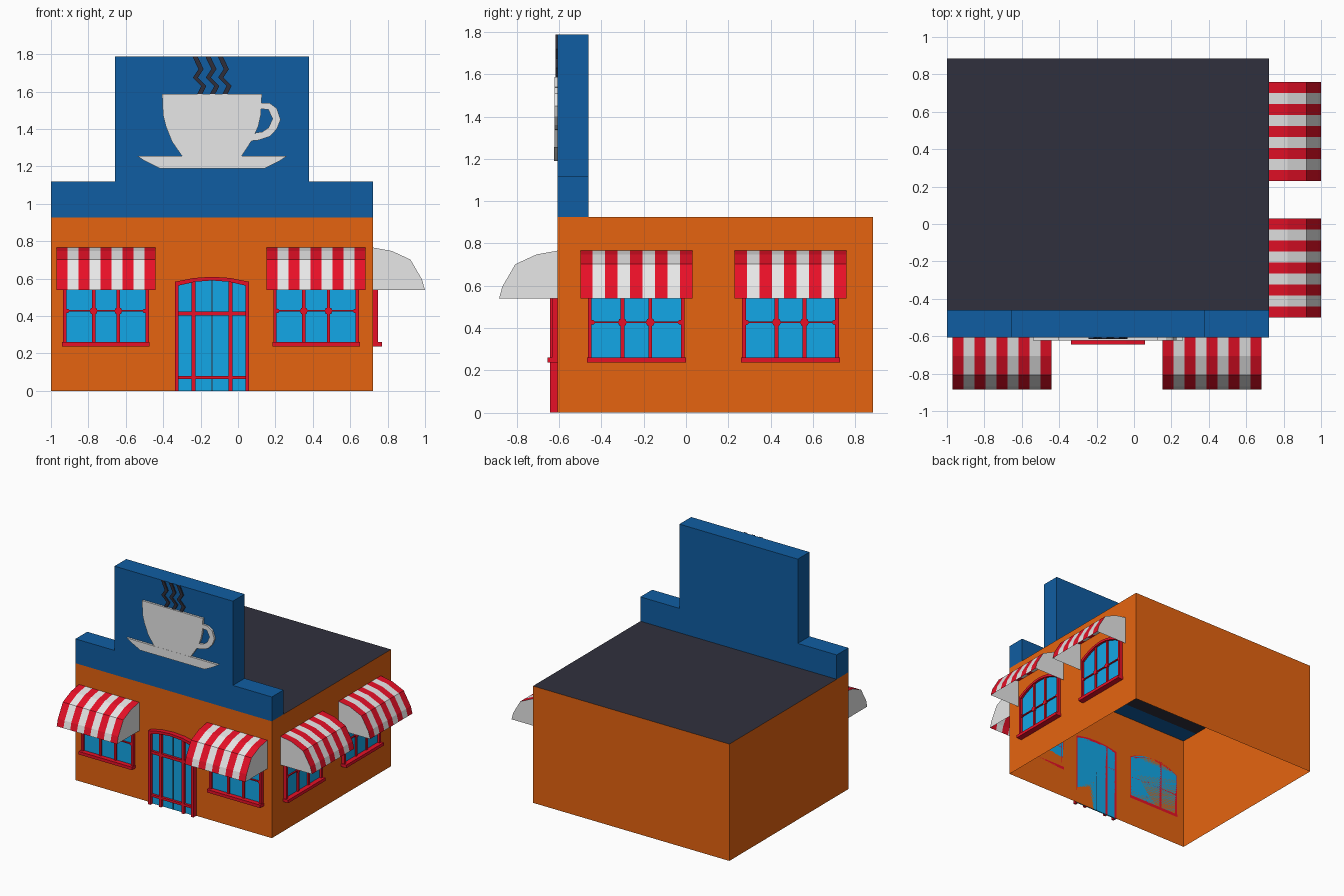
import bpy, bmesh, math
from mathutils import Matrix

if "Cube" in bpy.data.objects:
    bpy.data.objects.remove(bpy.data.objects["Cube"])


def material(name, r, g, b):
    m = bpy.data.materials.new(name)
    m.diffuse_color = (r, g, b, 1)
    m.use_nodes = True
    m.node_tree.nodes["Principled BSDF"].inputs["Base Color"].default_value = m.diffuse_color
    return m


ORANGE = material("orange wall", 0.79, 0.127, 0.005)
NAVY = material("blue sign", 0.005, 0.11, 0.36)
GLASS = material("sky blue glass", 0.006, 0.39, 0.8)
RED = material("red trim", 0.8, 0.005, 0.02)
WHITE = material("white", 0.8, 0.8, 0.8)
DARK = material("dark roof", 0.03, 0.03, 0.047)
STEAM = material("dark steam", 0.028, 0.026, 0.04)

X0, X1, Y0, Y1, H = -1.0, 0.722, -0.607, 0.885, 0.926


# Wall frames: local x runs along the wall, local -y points outward
def front(x):
    return Matrix.Translation((x, Y0, 0))


def right(y):
    return Matrix.Translation((X1, y, 0)) @ Matrix.Rotation(math.pi / 2, 4, 'Z')


def finish(name, bm, mats, frame=Matrix()):
    bmesh.ops.recalc_face_normals(bm, faces=bm.faces[:])
    me = bpy.data.meshes.new(name)
    bm.to_mesh(me)
    bm.free()
    for m in mats:
        me.materials.append(m)
    ob = bpy.data.objects.new(name, me)
    ob.matrix_world = frame
    bpy.context.collection.objects.link(ob)
    return ob


def prisms(name, outlines, d0, d1, mat, frame):
    """Extrude (along, height) outlines from depth d0 to d1 out of the wall."""
    bm = bmesh.new()
    for pts in outlines:
        a = [bm.verts.new((u, -d0, z)) for u, z in pts]
        b = [bm.verts.new((u, -d1, z)) for u, z in pts]
        bm.faces.new(a)
        bm.faces.new(b[::-1])
        n = len(pts)
        for i in range(n):
            j = (i + 1) % n
            bm.faces.new((a[j], a[i], b[i], b[j]))
    return finish(name, bm, [mat], frame)


def rect(u0, u1, z0, z1):
    return [(u0, z0), (u1, z0), (u1, z1), (u0, z1)]


def disc(u, z, r, n=8):
    return [(u + r * math.cos(2 * math.pi * i / n), z + r * math.sin(2 * math.pi * i / n))
            for i in range(n)]


def arch(hw, z0, spring, top, n):
    pts = [(-hw, z0)]
    for i in range(n + 1):
        t = -1 + 2 * i / n
        pts.append((hw * t, spring + (top - spring) * (1 - t * t)))
    return pts + [(hw, z0)]


def arch_frame(hw, z0, spring, top, w, n):
    return arch(hw, z0, spring, top, n) + arch(hw - w, z0, spring - w, top - w, n)[::-1]


# Walls: open box
bm = bmesh.new()
corners = [(X0, Y0), (X1, Y0), (X1, Y1), (X0, Y1)]
lo = [bm.verts.new((x, y, 0)) for x, y in corners]
hi = [bm.verts.new((x, y, H)) for x, y in corners]
for i in range(4):
    j = (i + 1) % 4
    bm.faces.new((lo[i], lo[j], hi[j], hi[i]))
finish("walls", bm, [ORANGE])

# Flat roof behind the sign
bm = bmesh.new()
bm.faces.new([bm.verts.new(p) for p in
              ((X0, -0.46, H), (X1, -0.46, H), (X1, Y1, H), (X0, Y1, H))])
roof = finish("roof", bm, [DARK])
if roof.data.polygons[0].normal.z < 0:
    roof.data.flip_normals()

# Stepped sign board
prisms("sign_board", [[(X0, H), (X1, H), (X1, 1.119), (0.38, 1.119), (0.38, 1.787),
                       (-0.658, 1.787), (-0.658, 1.119), (X0, 1.119)]],
       -0.147, 0, NAVY, front(0))

# Cup, handle and saucer on the sign
cup = [(-0.406, 1.588), (-0.401, 1.475), (-0.385, 1.412), (-0.353, 1.332), (-0.3, 1.256),
       (0.02, 1.256), (0.07, 1.332), (0.108, 1.412), (0.122, 1.475), (0.128, 1.588)]
prisms("cup", [cup], -0.003, 0.016, WHITE, front(0))
handle = [(0.12, 1.54), (0.17, 1.538), (0.208, 1.51), (0.228, 1.45), (0.208, 1.4),
          (0.17, 1.36), (0.11, 1.34), (0.06, 1.335), (0.095, 1.38), (0.13, 1.385),
          (0.163, 1.407), (0.185, 1.455), (0.162, 1.503), (0.12, 1.508)]
prisms("cup_handle", [handle], -0.003, 0.015, WHITE, front(0))
prisms("saucer", [[(-0.54, 1.256), (-0.50, 1.23), (-0.42, 1.19), (0.144, 1.19),
                   (0.224, 1.23), (0.262, 1.256)]], -0.003, 0.017, WHITE, front(0))

# Three zigzag steam lines
zig = [(0, 1.787), (0.032, 1.72), (0.002, 1.675), (0.047, 1.63), (0.025, 1.588)]
steam = [[(u + s, z) for u, z in zig] + [(u + s + 0.027, z) for u, z in zig[::-1]]
         for s in (-0.243, -0.174, -0.108)]
prisms("steam", steam, -0.003, 0.009, STEAM, front(0))

# Door
door = front(-0.139)
prisms("door_glass", [arch(0.19, 0, 0.57, 0.6, 4)], 0, 0.009, GLASS, door)
prisms("door_frame", [arch_frame(0.198, 0, 0.583, 0.61, 0.02, 4)], 0, 0.037, RED, door)
prisms("door_bars", [rect(s * 0.099 - 0.01, s * 0.099 + 0.01, 0, 0.59) for s in (-1, 1)]
       + [rect(-0.18, 0.18, 0.402, 0.424), rect(-0.18, 0.18, 0.062, 0.08)],
       0, 0.028, RED, door)
prisms("door_split", [rect(-0.003, 0.003, 0, 0.59)], 0, 0.012, DARK, door)


def window(tag, frame):
    prisms(tag + "_glass", [arch(0.225, 0.25, 0.595, 0.66, 8)], 0, 0.009, GLASS, frame)
    prisms(tag + "_frame", [arch_frame(0.229, 0.25, 0.6, 0.667, 0.018, 8)],
           0, 0.027, RED, frame)
    prisms(tag + "_sill", [rect(-0.234, 0.234, 0.237, 0.261)], 0, 0.047, RED, frame)
    prisms(tag + "_bars", [rect(s * 0.066 - 0.009, s * 0.066 + 0.009, 0.26, 0.655)
                           for s in (-1, 1)] + [rect(-0.215, 0.215, 0.423, 0.431)],
           0, 0.02, RED, frame)
    prisms(tag + "_knobs", [disc(s * 0.066, 0.427, 0.021) for s in (-1, 1)]
           + [disc(s * 0.208, 0.427, 0.012) for s in (-1, 1)], 0, 0.023, RED, frame)


def awning(tag, frame):
    """Curved striped sheet with white ends, open below."""
    prof = [(0, 0.766), (0.1, 0.748), (0.2, 0.702), (0.262, 0.595), (0.277, 0.54)]
    hw, n = 0.265, 9
    bm = bmesh.new()
    rows = [[bm.verts.new((-hw + 2 * hw * i / n, -d, z)) for d, z in prof]
            for i in range(n + 1)]
    for i in range(n):
        for j in range(len(prof) - 1):
            f = bm.faces.new((rows[i][j], rows[i][j + 1], rows[i + 1][j + 1], rows[i + 1][j]))
            f.material_index = i % 2
    for row in (rows[0], rows[-1]):
        f = bm.faces.new(row + [bm.verts.new((row[0].co.x, 0, 0.54))])
        f.material_index = 1
    finish(tag, bm, [RED, WHITE], frame)


# Four windows with awnings
for tag, frame in (("front_left", front(-0.706)), ("front_right", front(0.418)),
                   ("side_front", right(-0.235)), ("side_back", right(0.494))):
    window(tag + "_window", frame)
    awning(tag + "_awning", frame)
